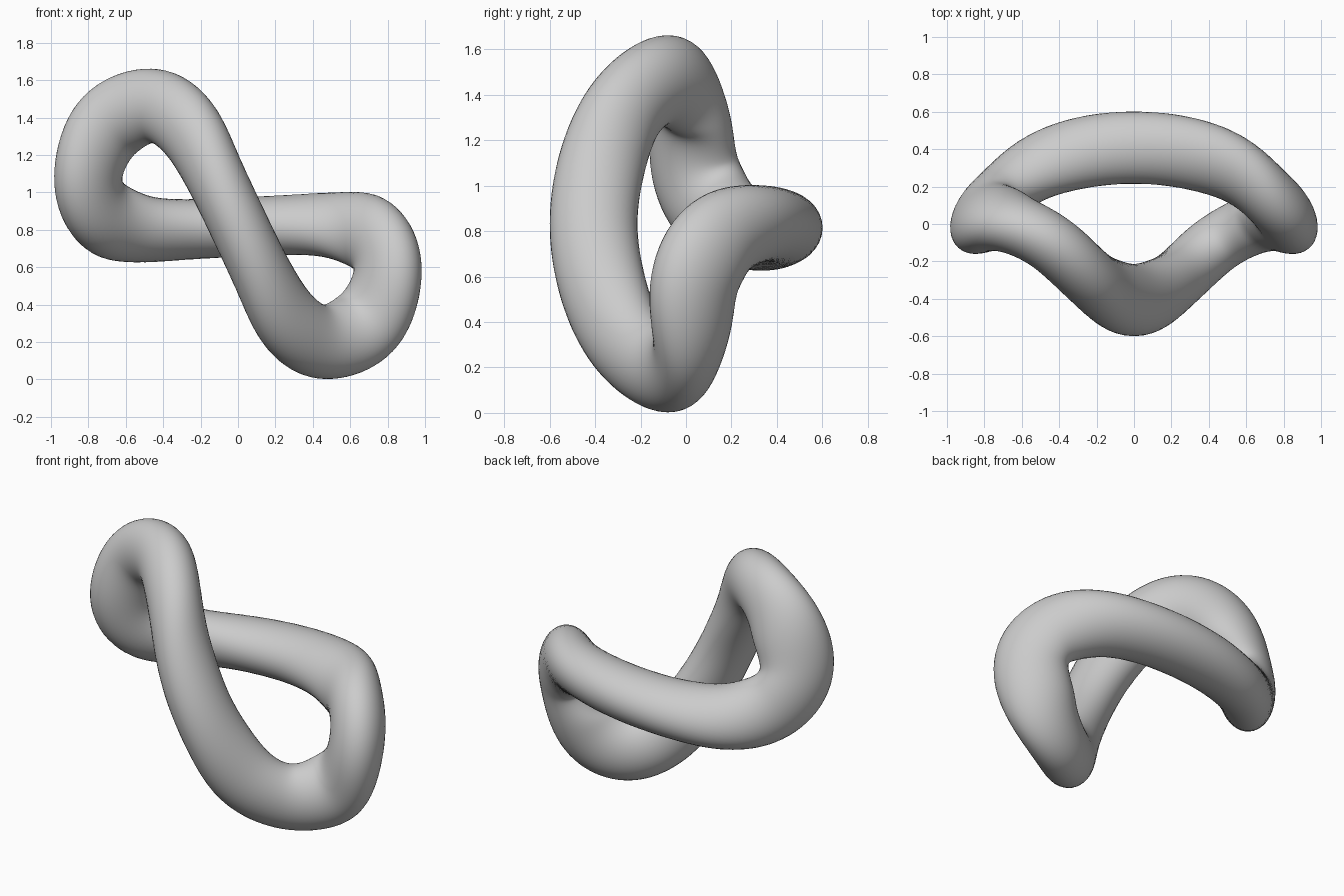
import bpy, bmesh, math
from mathutils import Vector

if "Cube" in bpy.data.objects:
    bpy.data.objects.remove(bpy.data.objects["Cube"])

MID_Z = 0.832
SEGS, SIDES = 192, 40
R_OUT, R_SIDE = 0.193, 0.158   # oval section: along the bend / across it

# Centre line of the left half, from front crossing to back crossing (z relative to MID_Z)
half = [(0, -.41, 0), (-.14, -.365, .29), (-.27, -.26, .525), (-.455, -.09, .642),
        (-.70, .025, .53), (-.81, .03, .25), (-.735, .135, .055), (-.53, .3, -.012),
        (-.27, .385, -.012), (0, .41, 0)]
# The right half is the left one turned half a turn about the y axis
keys = [Vector(p) for p in half] + [Vector((-x, y, -z)) for x, y, z in half[-2:0:-1]]
for p in keys:                 # the back strand sags slightly
    p.z -= 0.018 * max(0, min(1, p.y / 0.3))


def clamp(v):
    return max(0.0, min(1.0, v))


def catmull(a, b, c, d, t):
    return 0.5 * (2*b + (c - a)*t + (2*a - 5*b + 4*c - d)*t*t + (3*b - 3*c + d - a)*t**3)


def resample(pts, count):
    pts = pts + [pts[0]]
    lens = [0.0]
    for p, q in zip(pts, pts[1:]):
        lens.append(lens[-1] + (q - p).length)
    out, j = [], 0
    for i in range(count):
        s = lens[-1] * i / count
        while lens[j + 1] < s:
            j += 1
        out.append(pts[j].lerp(pts[j + 1], (s - lens[j]) / (lens[j + 1] - lens[j])))
    return out


def smooth(vs, passes):
    n = len(vs)
    for _ in range(passes):
        vs = [(vs[i - 1] + 2*vs[i] + vs[(i + 1) % n]) / 4 for i in range(n)]
    return vs


n = len(keys)
fine = [catmull(keys[i - 1], keys[i], keys[(i + 1) % n], keys[(i + 2) % n], k / 30)
        for i in range(n) for k in range(30)]
path = smooth(resample(fine, SEGS), 20)

# Outward bend direction along the path; the section leans forward at the end loops
K = 14
lean = smooth([clamp((abs(p.x) - 0.35) / 0.4) * clamp((0.3 - p.y) / 0.2) for p in path], 20)
bend = smooth([(2*path[i] - path[i - K] - path[(i + K) % SEGS]).normalized()
               + Vector((0, -0.75 * lean[i], 0)) for i in range(SEGS)], 30)

# Sweep the oval section round the closed path
bm = bmesh.new()
rings = []
for i, p in enumerate(path):
    tan = (path[(i + 1) % SEGS] - path[i - 1]).normalized()
    nor = (bend[i] - tan * bend[i].dot(tan)).normalized()
    side = tan.cross(nor)
    r = R_OUT + 0.022 * lean[i]
    rings.append([bm.verts.new(p + Vector((0, 0, MID_Z))
                  + nor * r * math.cos(2*math.pi*k/SIDES)
                  + side * R_SIDE * math.sin(2*math.pi*k/SIDES)) for k in range(SIDES)])
for i in range(SEGS):
    a, b = rings[i], rings[(i + 1) % SEGS]
    for k in range(SIDES):
        m = (k + 1) % SIDES
        bm.faces.new((a[k], a[m], b[m], b[k])).smooth = True
bmesh.ops.recalc_face_normals(bm, faces=bm.faces)

mesh = bpy.data.meshes.new("twisted_ring")
bm.to_mesh(mesh)
bm.free()
bpy.context.collection.objects.link(bpy.data.objects.new("twisted_ring", mesh))
